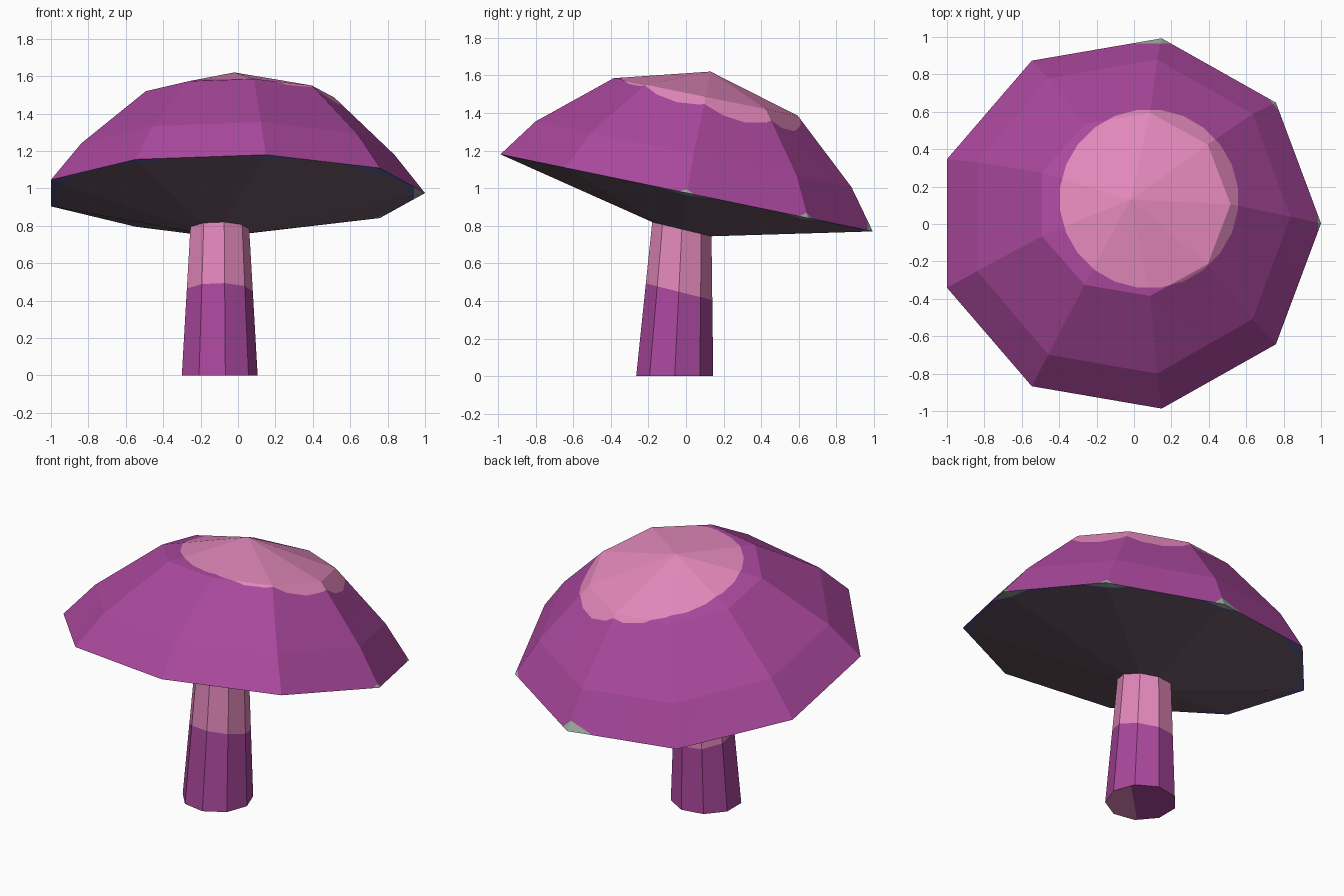
import bpy, bmesh
from math import cos, sin, pi, radians, hypot
from mathutils import Vector

if "Cube" in bpy.data.objects:
    bpy.data.objects.remove(bpy.data.objects["Cube"])

SIDES = 9


def material(name, rgb):
    lin = [((c / 255 + 0.055) / 1.055) ** 2.4 for c in rgb]
    m = bpy.data.materials.new(name)
    m.diffuse_color = (*lin, 1)
    m.use_nodes = True
    m.node_tree.nodes["Principled BSDF"].inputs["Base Color"].default_value = m.diffuse_color
    return m


PURPLE = material("purple", (170, 72, 157))
PINK = material("pink", (226, 136, 186))
DARK = material("dark_mauve", (118, 96, 108))
BLUE = material("slate_blue", (100, 96, 145))
GREEN = material("grey_green", (158, 176, 164))


def ring(bm, cx, cy, cz, rx, ry, slope):
    """Nine-sided ring, tilted along y."""
    verts = []
    for i in range(SIDES):
        a = 2 * pi * i / SIDES
        y = ry * sin(a)
        verts.append(bm.verts.new((cx + rx * cos(a), cy + y, cz + slope * y)))
    return verts


def bridge(bm, low, high):
    for i in range(SIDES):
        j = (i + 1) % SIDES
        bm.faces.new((low[i], low[j], high[j], high[i]))


def cut(bm, co, no):
    bmesh.ops.bisect_plane(bm, geom=bm.verts[:] + bm.edges[:] + bm.faces[:],
                           dist=1e-5, plane_co=co, plane_no=no)


def cut_circle(bm, cx, cy, r, n):
    """Score a vertical n-sided outline into the surface."""
    for i in range(n):
        d = Vector((cos(2 * pi * i / n), sin(2 * pi * i / n), 0))
        cut(bm, Vector((cx, cy, 0)) + d * r, d)


def inside(c, cx, cy, r, n):
    return all((c.x - cx) * cos(2 * pi * i / n) + (c.y - cy) * sin(2 * pi * i / n) < r
               for i in range(n))


def finish(bm, name, mats, rule):
    for f in bm.faces:
        f.material_index = rule(f.calc_center_median(), f)
        f.smooth = False
    me = bpy.data.meshes.new(name)
    bm.to_mesh(me)
    bm.free()
    for m in mats:
        me.materials.append(m)
    ob = bpy.data.objects.new(name, me)
    bpy.context.collection.objects.link(ob)


RIM = (-0.031, 0.003, 0.975, 1.031, 1.005, -0.207)
NECK = (-0.102, -0.022, 0.782, 0.162, 0.16, -0.24)

# Cap: tilted rings closing to an apex, with a round pink patch on top
bm = bmesh.new()
rings = [ring(bm, *RIM),
         ring(bm, -0.027, 0.04, 1.18, 0.863, 0.853, -0.208),
         ring(bm, -0.004, 0.105, 1.485, 0.52, 0.497, -0.204)]
for lo, hi in zip(rings, rings[1:]):
    bridge(bm, lo, hi)
apex = bm.verts.new((-0.02, 0.13, 1.62))
for i in range(SIDES):
    bm.faces.new((rings[2][i], rings[2][(i + 1) % SIDES], apex))
PATCH = (0.08, 0.135, 0.475, 24)
cut_circle(bm, *PATCH)
# small grey-green chips on the rim corners
CHIPS = [(Vector((cos(radians(a)), sin(radians(a)), 0)), d)
         for a, d in ((0, 0.985), (40, 0.982), (90, 0.965))]
for d, r in CHIPS:
    cut(bm, d * r, d)


def cap_rule(c, f):
    if inside(c, *PATCH):
        return 1
    return 2 if any(c.dot(d) > r for d, r in CHIPS) else 0


finish(bm, "cap", [PURPLE, PINK, GREEN], cap_rule)

# Underside: shallow cone from rim to stem, with a coloured edge band
bm = bmesh.new()
bridge(bm, ring(bm, *NECK), ring(bm, *RIM))
bmesh.ops.reverse_faces(bm, faces=bm.faces[:])
bmesh.ops.recalc_face_normals(bm, faces=bm.faces[:])
if sum(f.normal.z for f in bm.faces) > 0:
    bmesh.ops.reverse_faces(bm, faces=bm.faces[:])
BAND = (-0.03, 0.0, 0.94, 18)
EDGE = (-0.03, 0.0, 0.97, 18)
cut_circle(bm, *BAND)
cut_circle(bm, *EDGE)


def under_rule(c, f):
    if inside(c, *BAND):
        return 0
    return 2 if c.x > -0.1 and c.y > -0.1 and not inside(c, *EDGE) else 1


finish(bm, "cap_underside", [DARK, BLUE, GREEN], under_rule)

# Stem: tapered nine-sided column, pink at the top and on part of the base
bm = bmesh.new()
base = ring(bm, -0.104, -0.06, 0, 0.209, 0.208, 0)
bridge(bm, base, ring(bm, *NECK))
bm.faces.new(base[::-1])
cut(bm, Vector((0, 0, 0.44)), Vector((0, 0.25, 1)))
foot = [f for f in bm.faces if f.normal.z < -0.9 or f.calc_center_median().z < 1e-4]
geom = foot + [e for f in foot for e in f.edges] + [v for f in foot for v in f.verts]
bmesh.ops.bisect_plane(bm, geom=list(dict.fromkeys(geom)), dist=1e-5,
                       plane_co=(0.007, -0.007, 0), plane_no=(1, -1, 0))


def stem_rule(c, f):
    if c.z < 1e-4:
        return int(c.x - c.y > 0.014)
    return int(c.z + 0.25 * c.y > 0.44)


finish(bm, "stem", [PURPLE, PINK], stem_rule)
